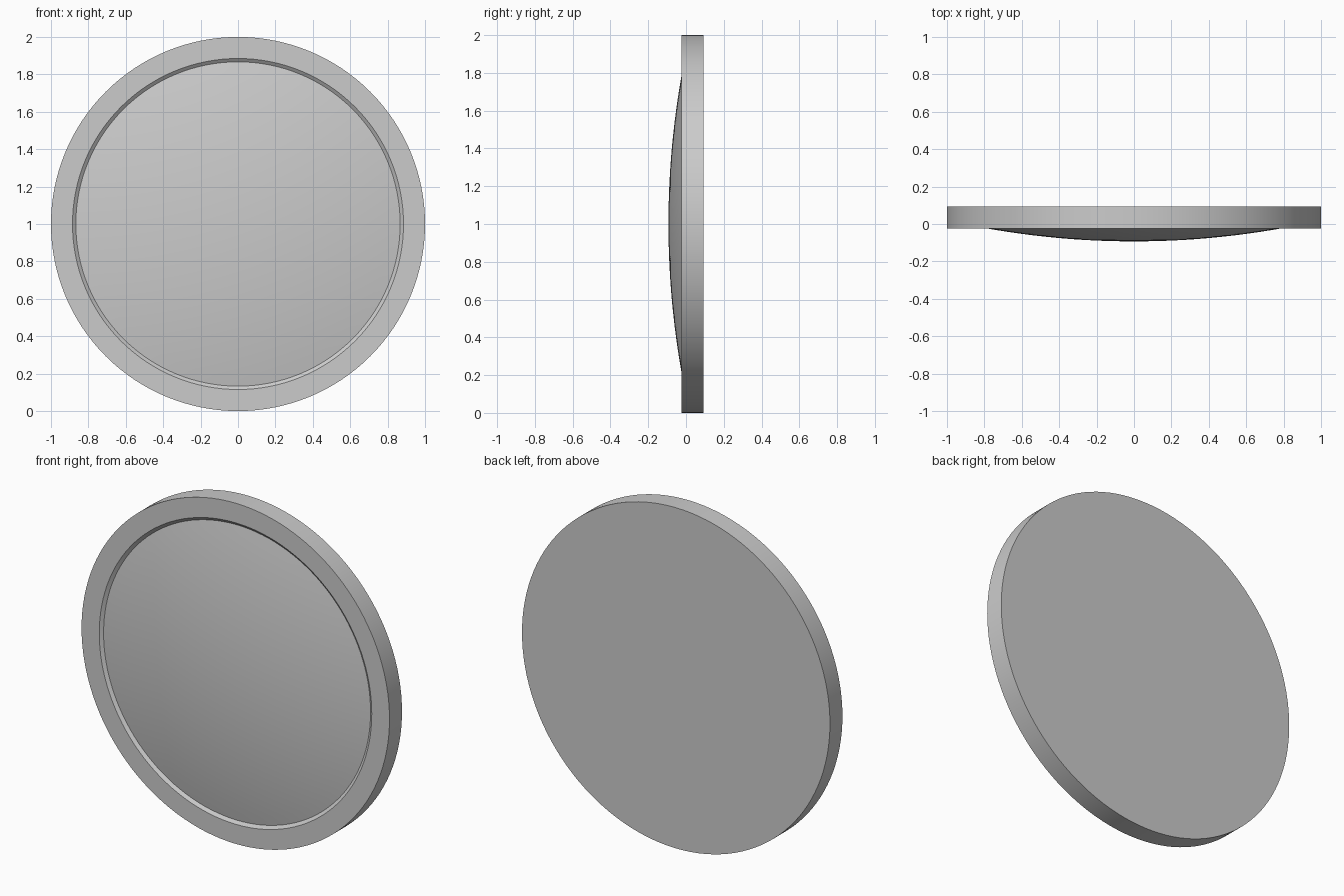
import bpy, bmesh, math

if "Cube" in bpy.data.objects:
    bpy.data.objects.remove(bpy.data.objects["Cube"])

SEG = 128
RIM_Y, BACK_Y, APEX_Y = -0.023, 0.093, -0.093
R_DOME, R_HOLE = 0.867, 0.885
SPHERE = 4.49  # radius of the shallow dome's curvature


def lathe(name, profile, cap_back=False):
    """Spin (radius, y) points around the y axis at z = 1."""
    bm = bmesh.new()
    rings = []
    for r, y in profile:
        if r == 0:
            rings.append([bm.verts.new((0, y, 1))] * SEG)
        else:
            rings.append([bm.verts.new((r * math.cos(2 * math.pi * i / SEG), y,
                                        1 + r * math.sin(2 * math.pi * i / SEG)))
                          for i in range(SEG)])
    for a, b in zip(rings, rings[1:]):
        for i in range(SEG):
            j = (i + 1) % SEG
            bm.faces.new(list(dict.fromkeys((a[i], a[j], b[j], b[i]))))
    if cap_back:
        bm.faces.new(rings[-1])
    bmesh.ops.recalc_face_normals(bm, faces=bm.faces)
    mesh = bpy.data.meshes.new(name)
    bm.to_mesh(mesh)
    bm.free()
    obj = bpy.data.objects.new(name, mesh)
    bpy.context.collection.objects.link(obj)
    bpy.ops.object.select_all(action='DESELECT')
    obj.select_set(True)
    bpy.context.view_layer.objects.active = obj
    bpy.ops.object.shade_smooth_by_angle(angle=math.radians(20))
    return obj


# Domed front, bevelled groove, flat rim, side wall and flat back in one closed profile
dome = []
for k in range(17):
    r = R_DOME * k / 16
    dome.append((r, APEX_Y + SPHERE - math.sqrt(SPHERE ** 2 - r * r)))
lathe("domed_disc", dome + [(R_HOLE, RIM_Y), (1, RIM_Y), (1, BACK_Y)], cap_back=True)
